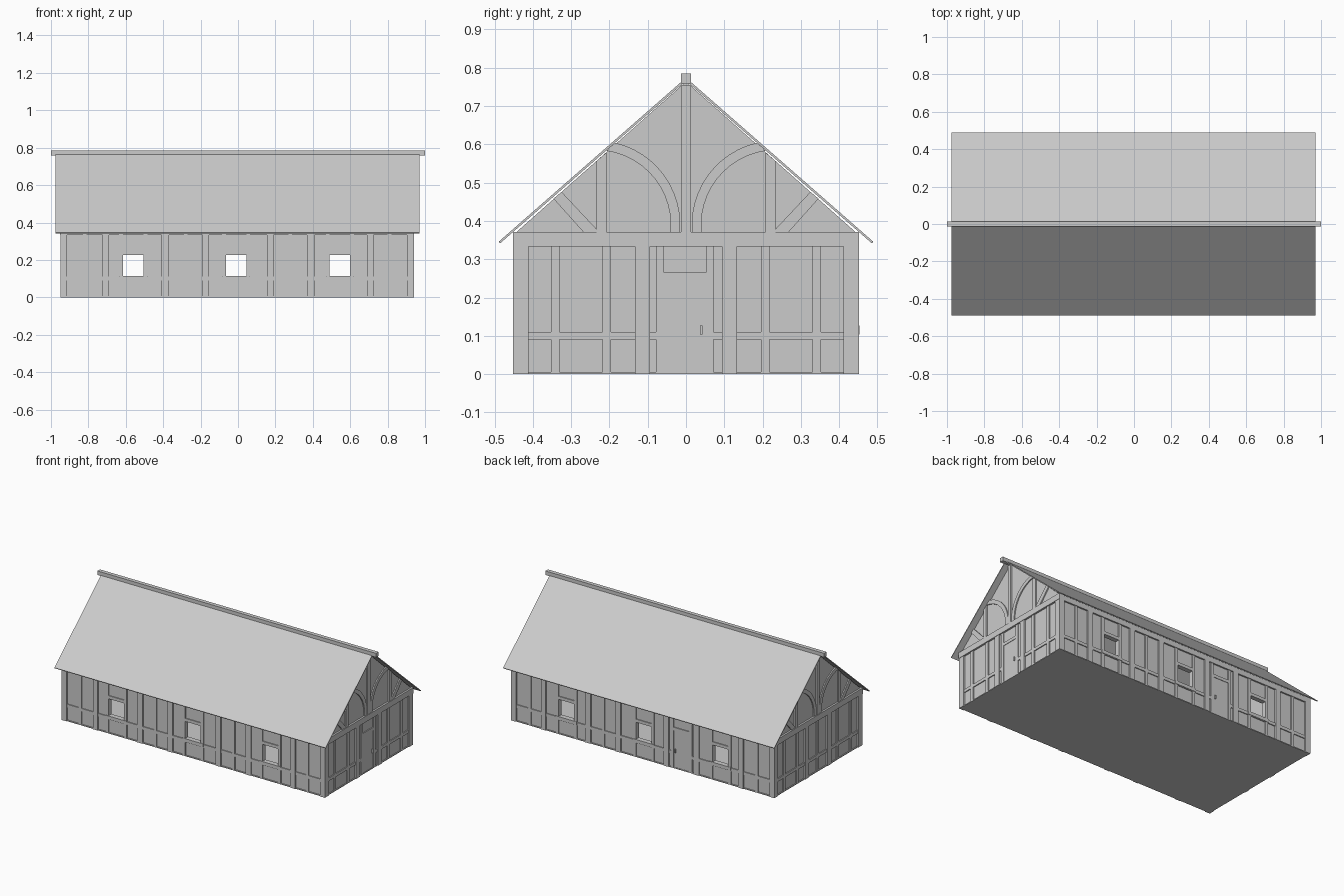
import bpy, bmesh, math

if "Cube" in bpy.data.objects:
    bpy.data.objects.remove(bpy.data.objects["Cube"])

CX = -0.005                      # walls sit slightly left of the ridge beam centre
HALF = {"front": 0.452, "back": 0.452, "left": 0.945, "right": 0.945}
groups = {}


def prism(name, side, pts, d0, d1):
    """Outline (u, z) on a wall side, extruded between insets d0 and d1 from its outer face."""
    bm = groups.setdefault(name, bmesh.new())
    layers = []
    for d in (d0, d1):
        r = HALF[side] - d
        row = []
        for u, z in pts:
            co = {"front": (u, -r, z), "back": (u, r, z),
                  "left": (CX - r, u, z), "right": (CX + r, u, z)}[side]
            row.append(bm.verts.new(co))
        layers.append(row)
    a, b = layers
    n = len(pts)
    faces = [bm.faces.new(a), bm.faces.new(b)]
    for i in range(n):
        j = (i + 1) % n
        faces.append(bm.faces.new((a[i], a[j], b[j], b[i])))
    bmesh.ops.recalc_face_normals(bm, faces=faces)


def bar(name, side, u0, u1, z0, z1, d0, d1):
    prism(name, side, [(u0, z0), (u1, z0), (u1, z1), (u0, z1)], d0, d1)


TOP = 0.333
POST, STUD, FILL, INNER = 0.0, 0.004, 0.010, 0.034
WINDOWS = [(-0.615, -0.505), (-0.065, 0.045), (0.49, 0.60)]
WZ0, WZ1 = 0.115, 0.225


def door(side, u0, u1):
    w = 0.02
    bar(side + "_door", side, u0, u1, 0, 0.245, 0.007, 0.02)
    bar(side + "_door_handle", side, u1 - 0.015, u1 - 0.009, 0.103, 0.127, -0.001, 0.01)
    for a, b in ((u0 - w, u0), (u1, u1 + w)):
        bar(side + "_door_frame", side, a, b, 0, TOP, STUD, 0.02)
    bar(side + "_door_frame", side, u0, u1, 0.245, 0.265, STUD, 0.02)


def rail(side, spans):
    for a, b in spans:
        bar(side + "_rail", side, a, b, 0.09, 0.11, STUD, 0.02)


# Long walls with open windows
for side in ("front", "back"):
    wall = side + "_wall"
    x0, x1 = CX - 0.935, CX + 0.935
    bar(wall, side, x0, x1, 0, WZ0, FILL, INNER)
    bar(wall, side, x0, x1, WZ1, 0.36, FILL, INNER)
    edges = [x0] + [e for w in WINDOWS for e in w] + [x1]
    for a, b in zip(edges[::2], edges[1::2]):
        bar(wall, side, a, b, WZ0, WZ1, FILL, INNER)
    # wall plate and main posts
    bar(side + "_wall_plate", side, CX - 0.945, CX + 0.945, TOP, 0.366, POST, 0.03)
    for a, b in ((0.155, 0.19), (0.37, 0.408), (0.69, 0.725)):
        for u0, u1 in ((a, b), (-b, -a)):
            bar(side + "_posts", side, u0, u1, 0, TOP, POST, 0.02)
    # window frames and flanking studs
    for a, b in WINDOWS:
        bar(side + "_window_frames", side, a - 0.02, a, 0, TOP, STUD, 0.02)
        bar(side + "_window_frames", side, b, b + 0.02, 0, TOP, STUD, 0.02)
        bar(side + "_window_frames", side, a, b, WZ1, WZ1 + 0.02, STUD, 0.02)
        bar(side + "_window_frames", side, a - 0.02, b + 0.02, WZ0 - 0.022, WZ0, 0.001, 0.02)
    # intermediate studs
    studs = [-0.82, 0.28, 0.81] + ([-0.28] if side == "front" else [])
    for u in studs:
        bar(side + "_studs", side, u - 0.01, u + 0.01, 0, TOP, STUD, 0.02)
    if side == "back":
        door(side, -0.335, -0.225)
        rail(side, [(CX - 0.94, -0.355), (-0.205, CX + 0.94)])
    else:
        rail(side, [(CX - 0.94, CX + 0.94)])

# Gable ends
for side in ("left", "right"):
    bar(side + "_wall", side, -0.44, 0.44, 0, 0.36, FILL, INNER)
    bar(side + "_tie_beam", side, -0.452, 0.452, TOP, 0.371, -0.002, 0.036)
    prism(side + "_gable", side, [(-0.444, 0.37), (0.444, 0.37), (0, 0.764)], FILL, INNER)
    bar(side + "_king_post", side, -0.013, 0.013, 0.371, 0.755, POST, 0.02)
    for s in (-1, 1):
        # corner and inner posts, studs
        for a, b in ((0.412, 0.452), (0.094, 0.133)):
            lo, hi = sorted((s * a, s * b))
            bar(side + "_posts", side, lo, hi, 0, TOP, POST, 0.036)
        for u in (0.207, 0.341):
            bar(side + "_studs", side, s * u - 0.011, s * u + 0.011, 0, TOP, STUD, 0.02)
        # curved brace
        arc = []
        for r, t0, t1 in ((0.195, 186, 98), (0.22, 103, 185)):
            for i in range(13):
                t = math.radians(t0 + (t1 - t0) * i / 12)
                arc.append((s * (0.235 + r * math.cos(t)), 0.39 + r * math.sin(t)))
        prism(side + "_curved_braces", side, arc, 0.003, 0.02)
        # queen post and slanted strut
        prism(side + "_queen_posts", side, [(s * 0.208, 0.371), (s * 0.234, 0.371),
              (s * 0.234, 0.556), (s * 0.208, 0.579)], POST, 0.02)
        prism(side + "_struts", side, [(s * 0.234, 0.371), (s * 0.268, 0.371),
              (s * 0.346, 0.458), (s * 0.325, 0.476), (s * 0.234, 0.379)], 0.003, 0.02)
    if side == "right":
        door(side, -0.058, 0.052)
        rail(side, [(-0.44, -0.078), (0.072, 0.44)])
    else:
        bar(side + "_studs", side, -0.011, 0.011, 0, TOP, STUD, 0.02)
        rail(side, [(-0.44, 0.44)])

# Roof slopes, ridge beam and floor (profiles in y-z, extruded along x)
for s, name in ((-1, "roof_front"), (1, "roof_back")):
    prism(name, "right", [(0, 0.774), (s * 0.489, 0.346), (s * 0.486, 0.341), (0, 0.766)],
          0.945 + CX - 0.97, 0.945 + CX + 0.975)
bar("ridge_beam", "right", -0.013, 0.013, 0.759, 0.785, 0.945 + CX - 1.0, 0.945 + CX + 1.0)
bar("floor", "right", -0.448, 0.448, 0, 0.006, 0.004, 1.886)

for name, bm in groups.items():
    mesh = bpy.data.meshes.new(name)
    bm.to_mesh(mesh)
    bm.free()
    bpy.context.collection.objects.link(bpy.data.objects.new(name, mesh))
